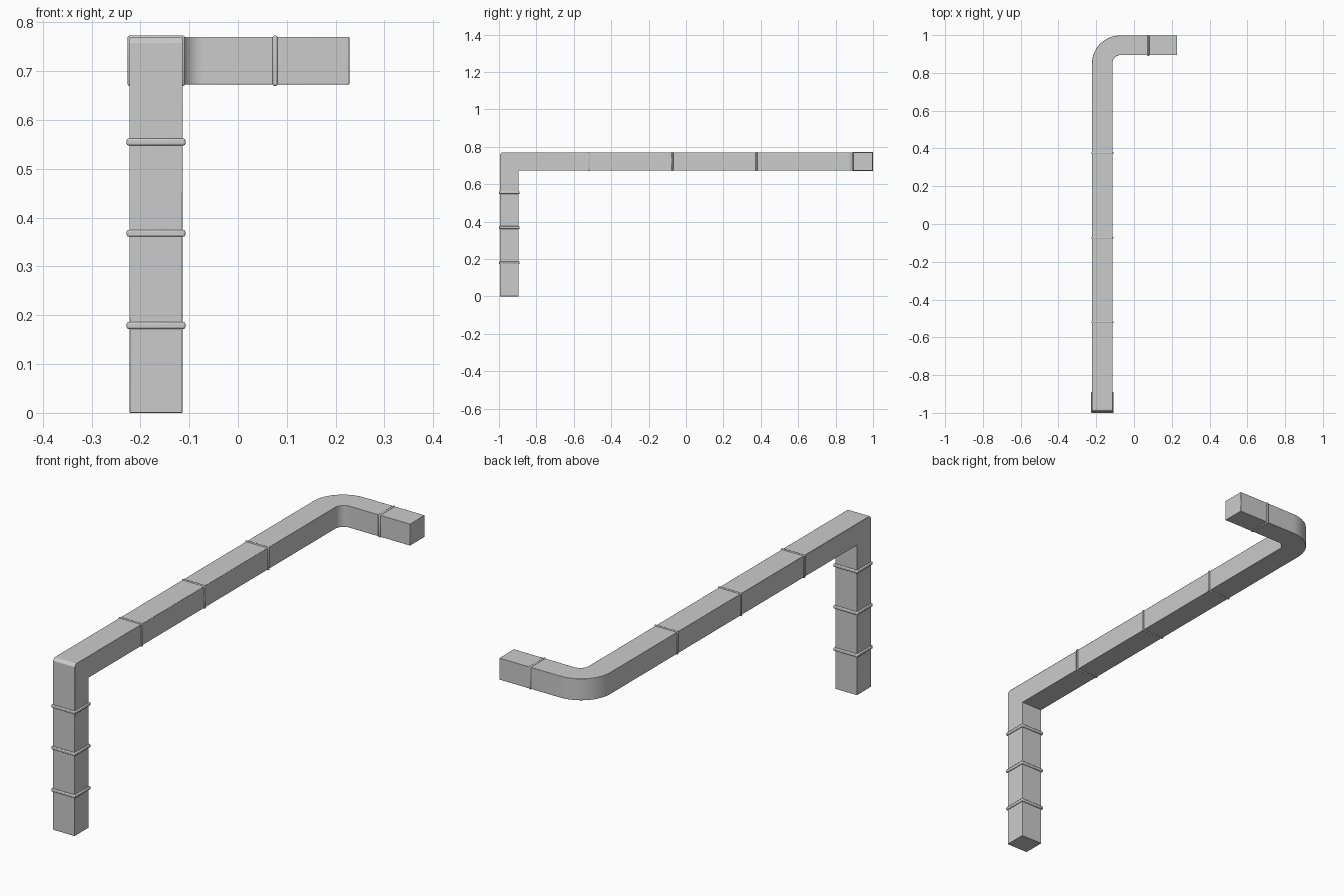
import bpy, bmesh, math
from mathutils import Vector

if "Cube" in bpy.data.objects:
    bpy.data.objects.remove(bpy.data.objects["Cube"])

X0, X1 = -0.222, -0.114      # side walls of the main run
Y0, Y1 = -0.995, -0.895      # front and back of the drop
Z0, Z1 = 0.673, 0.770        # underside and top of the main run
END_Y0, END_Y1 = 0.894, 0.998
END_X = 0.228


def finish(name, bm, bevel):
    bmesh.ops.recalc_face_normals(bm, faces=bm.faces)
    mesh = bpy.data.meshes.new(name)
    bm.to_mesh(mesh)
    bm.free()
    ob = bpy.data.objects.new(name, mesh)
    bpy.context.collection.objects.link(ob)
    if bevel:
        mod = ob.modifiers.new("soft_edges", 'BEVEL')
        mod.width, mod.segments, mod.limit_method = bevel, 2, 'ANGLE'
    bpy.ops.object.select_all(action='DESELECT')
    ob.select_set(True)
    bpy.context.view_layer.objects.active = ob
    bpy.ops.object.shade_smooth_by_angle(angle=math.radians(30))
    return ob


def collar(name, lo, hi):
    bm = bmesh.new()
    bmesh.ops.create_cube(bm, size=1)
    lo, hi = Vector(lo), Vector(hi)
    for v in bm.verts:
        v.co = (lo + hi) / 2 + v.co * (hi - lo)
    return finish(name, bm, 0.0035)


# Duct: rectangular sections swept up the drop, along the run and round the bend
sections = [
    [(X0, Y0, 0), (X1, Y0, 0), (X1, Y1, 0), (X0, Y1, 0)],
    [(X0, Y0, Z1), (X1, Y0, Z1), (X1, Y1, Z0), (X0, Y1, Z0)],
]


def wall_section(outer, inner):
    sections.append([(*outer, Z1), (*inner, Z1), (*inner, Z0), (*outer, Z0)])


cx, cy, steps = -0.072, 0.853, 16
for i in range(steps + 1):
    a = math.pi / 2 * i / steps
    c, s = math.cos(a), math.sin(a)
    wall_section((cx + (X0 - cx) * c, cy + (END_Y1 - cy) * s),
                 (cx + (X1 - cx) * c, cy + (END_Y0 - cy) * s))
wall_section((END_X, END_Y1), (END_X, END_Y0))

bm = bmesh.new()
rings = [[bm.verts.new(p) for p in sec] for sec in sections]
for a, b in zip(rings, rings[1:]):
    for k in range(4):
        n = (k + 1) % 4
        bm.faces.new((a[k], a[n], b[n], b[k]))
bm.faces.new(rings[0])
bm.faces.new(rings[-1])
# Chamfer on the outer elbow edge
elbow = bm.edges.get((rings[1][0], rings[1][1]))
bmesh.ops.bevel(bm, geom=[elbow], offset=0.011, segments=1,
                affect='EDGES', profile=0.5)
finish("duct", bm, 0.0015)

# Joint collars on the drop
for i, z in enumerate((0.179, 0.368, 0.555)):
    collar(f"drop_collar_{i + 1}", (X0 - 0.006, -1.0, z - 0.007),
           (X1 + 0.006, Y1 + 0.006, z + 0.007))

# Joint collars on the main run
for i, y in enumerate((-0.52, -0.073, 0.377)):
    collar(f"run_collar_{i + 1}", (X0 - 0.004, y - 0.005, Z0 - 0.003),
           (X1 + 0.005, y + 0.005, Z1 + 0.003))

# Joint collar on the end branch
collar("branch_collar", (0.071, END_Y0 - 0.004, Z0 - 0.003),
       (0.081, END_Y1 + 0.002, Z1 + 0.003))
